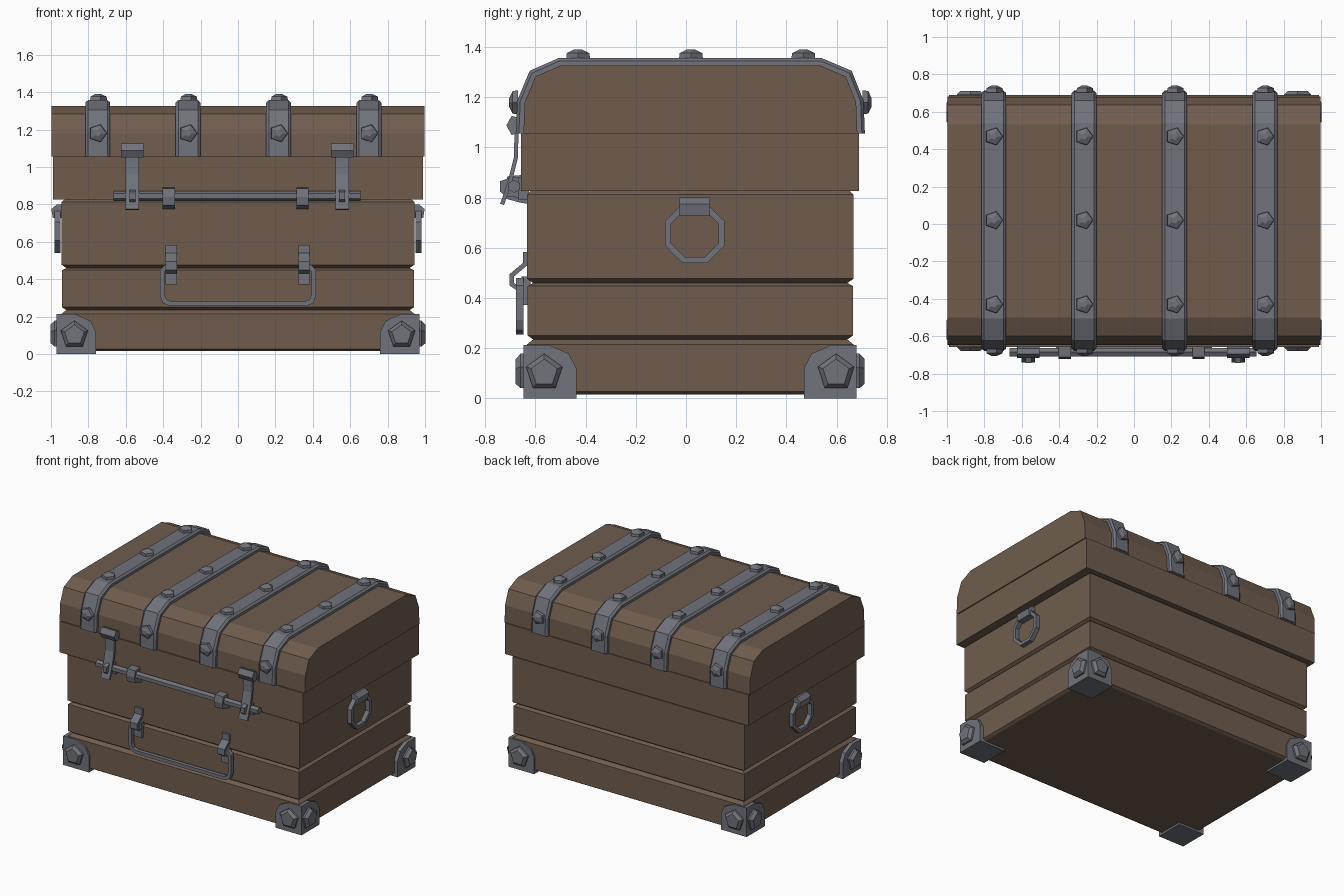
import bpy, bmesh, math
from mathutils import Vector

if "Cube" in bpy.data.objects:
    bpy.data.objects.remove(bpy.data.objects["Cube"])


def material(name, rgb):
    m = bpy.data.materials.new(name)
    m.diffuse_color = (*rgb, 1)
    m.use_nodes = True
    m.node_tree.nodes["Principled BSDF"].inputs["Base Color"].default_value = m.diffuse_color
    return m


WOOD = material("brown wood", (0.16, 0.108, 0.076))
METAL = material("grey metal", (0.165, 0.17, 0.2))


def make(name, rings, mat, closed=False):
    """Skin a list of equal-length vertex rings; cap the ends unless closed."""
    bm = bmesh.new()
    vs = [[bm.verts.new(p) for p in r] for r in rings]
    n, k = len(rings), len(rings[0])
    for i in range(n if closed else n - 1):
        a, b = vs[i], vs[(i + 1) % n]
        for j in range(k):
            bm.faces.new((a[j], a[(j + 1) % k], b[(j + 1) % k], b[j]))
    if not closed:
        bm.faces.new(vs[0])
        bm.faces.new(vs[-1])
    bmesh.ops.recalc_face_normals(bm, faces=bm.faces)
    me = bpy.data.meshes.new(name)
    bm.to_mesh(me)
    bm.free()
    me.materials.append(mat)
    ob = bpy.data.objects.new(name, me)
    bpy.context.collection.objects.link(ob)
    return ob


def place(axis, p, w):
    """2D point plus distance along the axis: x -> (y,z), y -> (x,z), z -> (x,y)."""
    return {"x": (w, p[0], p[1]), "y": (p[0], w, p[1]), "z": (p[0], p[1], w)}[axis]


def prism(name, profile, axis, a, b, mat=METAL):
    return make(name, [[place(axis, p, w) for p in profile] for w in (a, b)], mat)


def box(name, x0, x1, y0, y1, z0, z1, mat=METAL):
    return prism(name, [(x0, y0), (x1, y0), (x1, y1), (x0, y1)], "z", z0, z1, mat)


def ribbon(name, path, section, axis, closed=False, mat=METAL):
    """Sweep a section of (offset left of path, distance along axis) with mitred corners."""
    pts = [Vector(p) for p in path]
    n, rings = len(pts), []
    for i, p in enumerate(pts):
        d0 = (p - pts[i - 1]).normalized() if i or closed else None
        d1 = (pts[(i + 1) % n] - p).normalized() if i < n - 1 or closed else None
        d0, d1 = d0 or d1, d1 or d0
        t = (d0 + d1).normalized()
        nor = Vector((-t.y, t.x)) / max(t.dot(d0), 0.3)
        rings.append([place(axis, p + nor * o, w) for o, w in section])
    return make(name, rings, mat, closed)


def rect(t0, t1, a, b):
    return [(t0, a), (t1, a), (t1, b), (t0, b)]


def bolt(name, loc, normal, point, r, steps):
    """Five-sided stud; steps are (height, radius factor)."""
    c, n, u = Vector(loc), Vector(normal), Vector(point)
    v = n.cross(u)
    make(name, [[c + n * h + (u * math.cos(a) + v * math.sin(a)) * r * f
                 for a in [math.tau * k / 5 for k in range(5)]] for h, f in steps], METAL)


# body with two grooves: (height, inset) rings
X, Y0, Y1 = 0.943, -0.634, 0.668
levels = [(0.015, 0.02), (0.027, 0), (0.215, 0), (0.235, 0.025), (0.25, 0.003), (0.448, 0.003),
          (0.46, 0.025), (0.477, 0), (0.812, 0), (0.83, 0.02)]
make("body", [[(-X + i, Y0 + i, z), (X - i, Y0 + i, z), (X - i, Y1 - i, z), (-X + i, Y1 - i, z)]
              for z, i in levels], WOOD)

# lid
box("lid_rim", -0.99, 0.99, -0.658, 0.69, 0.827, 1.055, WOOD)
dome = [(-0.648, 1.055), (-0.643, 1.18), (-0.60, 1.283), (-0.5, 1.327),
        (0.533, 1.327), (0.637, 1.283), (0.678, 1.18), (0.683, 1.055)]
prism("lid_dome", dome, "x", -0.998, 0.998, WOOD)

# lid straps with studs
STUD = [(0, 1), (0.022, 0.95), (0.036, 0.35)]
for x in (-0.75, -0.267, 0.217, 0.70):
    w, c = 0.066, 0.014
    ribbon("lid_strap", dome, [(-0.01, x - w), (0.018, x - w), (0.03, x - w + c),
                               (0.03, x + w - c), (0.018, x + w), (-0.01, x + w)], "x")
    for y in (-0.43, 0.02, 0.468):
        bolt("strap_stud", (x, y, 1.354), (0, 0, 1), (1, 0, 0), 0.05, STUD)
    bolt("strap_stud", (x, -0.669, 1.18), (0, -1, 0), (1, 0, 0), 0.05, STUD)
    bolt("strap_stud", (x, 0.704, 1.18), (0, 1, 0), (1, 0, 0), 0.05, STUD)

# corner feet: two plates, a sole and two big bolts each
BIG = [(0, 1), (0.012, 1), (0.032, 0.72)]
foot = [(0, 0), (0.21, 0), (0.21, 0.12), (0.18, 0.178), (0.10, 0.213), (0, 0.213)]
for sx in (-1, 1):
    for sy, ye in ((-1, -0.647), (1, 0.68)):
        xe = sx * 0.97
        prism("foot_plate", [(xe - sx * a, z) for a, z in foot], "y", ye, ye - sy * 0.03)
        prism("foot_plate", [(ye - sy * a, z) for a, z in foot], "x", xe, xe - sx * 0.045)
        prism("foot_sole", [(xe, ye), (xe - sx * 0.21, ye), (xe - sx * 0.21, ye - sy * 0.21),
                            (xe, ye - sy * 0.21)], "z", 0, 0.016)
        bolt("foot_bolt", (sx * 0.875, ye, 0.102), (0, sy, 0), (0, 0, 1), 0.076, BIG)
        bolt("foot_bolt", (xe, ye - sy * 0.082, 0.102), (sx, 0, 0), (0, 0, 1), 0.076, BIG)

# locking rod and its clamps
prism("lock_rod", [(-0.685 + 0.026 * math.cos(k * math.pi / 3 + math.pi / 6),
                    0.845 + 0.026 * math.sin(k * math.pi / 3 + math.pi / 6)) for k in range(6)],
      "x", -0.665, 0.655)
clamp = [(-0.625, 0.775), (-0.66, 0.78), (-0.715, 0.795), (-0.722, 0.84), (-0.712, 0.885),
         (-0.655, 0.89), (-0.625, 0.88)]
for x in (-0.37, 0.345):
    prism("rod_clamp", clamp, "x", x - 0.033, x + 0.033)

# hasps: pivot, tongue, staple
for x in (-0.565, 0.557):
    prism("hasp_pivot", [(-0.69 + 0.026 * a, 1.088 + 0.038 * b) for a, b in
                         ((-1, 0), (-0.2, 1), (0.9, 0.8), (1.4, 0), (0.9, -0.8), (-0.2, -1))],
          "x", x - 0.06, x + 0.06)
    ribbon("hasp_tongue", [(-0.675, 1.08), (-0.678, 0.96), (-0.70, 0.87), (-0.733, 0.773)],
           rect(-0.008, 0.008, x - 0.036, x + 0.036), "x")
    prism("hasp_staple", [(-0.66, 0.80), (-0.72, 0.805), (-0.742, 0.825), (-0.742, 0.865),
                          (-0.70, 0.88), (-0.66, 0.88)], "x", x - 0.016, x + 0.016)
    box("staple_plate", x - 0.033, x + 0.033, -0.668, -0.625, 0.79, 0.88)

# front handle and its brackets
half = [(0.34, 0.468), (0.383, 0.468), (0.405, 0.445), (0.405, 0.315), (0.393, 0.282), (0.36, 0.268)]
ribbon("front_handle", [(-x, z) for x, z in half] + [(x, z) for x, z in reversed(half)],
       rect(-0.0125, 0.0125, -0.677, -0.647), "y")
for x in (-0.357, 0.353):
    ribbon("handle_bracket", [(-0.641, 0.583), (-0.641, 0.535), (-0.695, 0.49), (-0.695, 0.455),
                              (-0.668, 0.437)], rect(-0.009, 0.009, x - 0.03, x + 0.03), "x")
    box("bracket_foot", x - 0.03, x + 0.03, -0.655, -0.62, 0.372, 0.485)

# side rings hanging from mounts
octagon = [(0.035 + 0.115 * math.cos(math.pi * (k + 0.5) / 4),
            0.657 + 0.115 * math.sin(math.pi * (k + 0.5) / 4)) for k in range(8)]
for s in (-1, 1):
    ribbon("side_ring", octagon, rect(-0.012, 0.012, s * 0.948, s * 0.98), "x", True)
    prism("ring_mount", [(s * 0.93, 0.80), (s * 0.968, 0.80), (s * 0.998, 0.775),
                         (s * 0.99, 0.728), (s * 0.93, 0.728)], "y", -0.026, 0.096)
